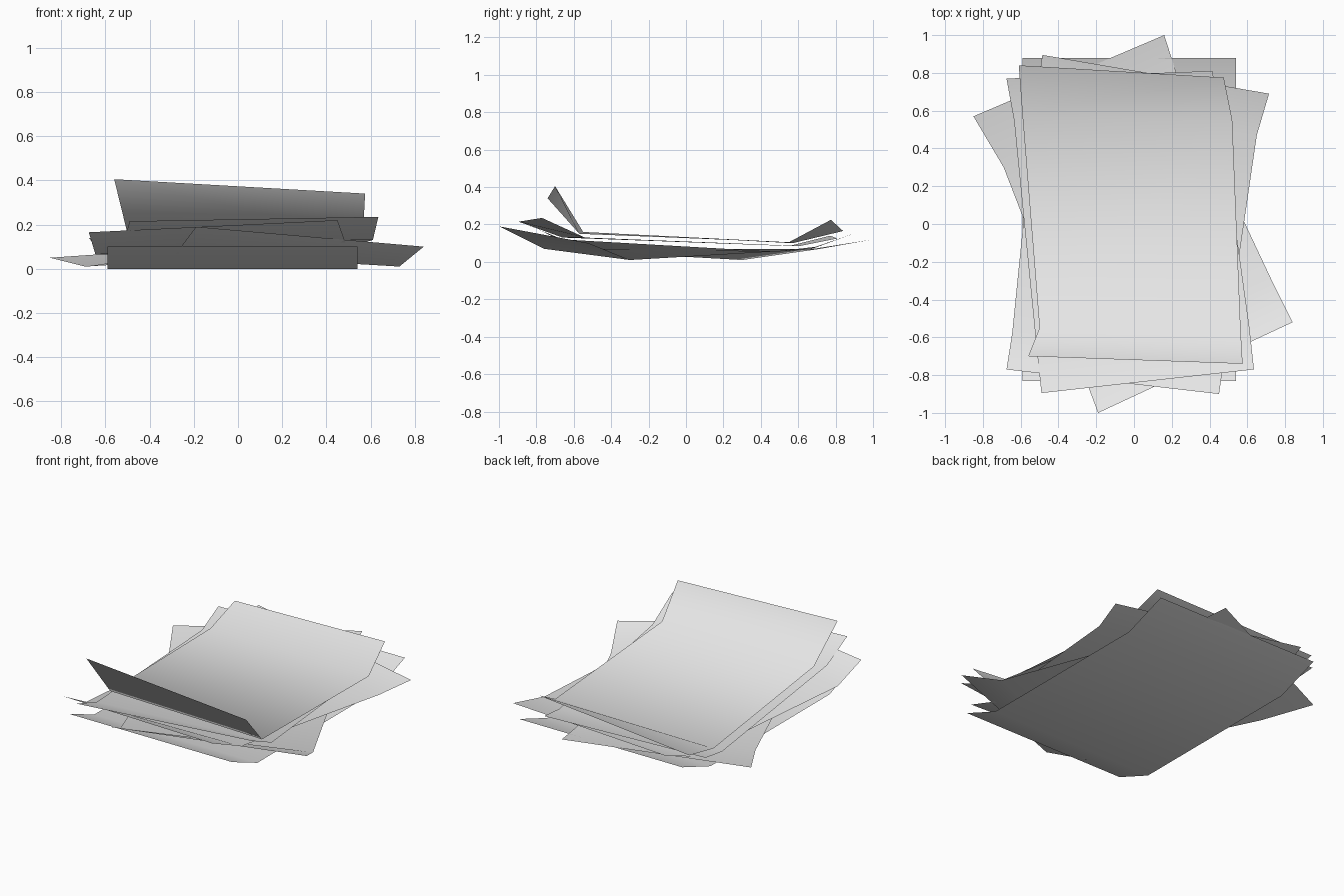
import bpy
import bmesh

default_cube = bpy.data.objects.get("Cube")
if default_cube:
    bpy.data.objects.remove(default_cube, do_unlink=True)

# One plain paper colour
paper = bpy.data.materials.new("paper_white")
paper.use_nodes = True
paper_colour = (0.8, 0.8, 0.8, 1)
paper.diffuse_color = paper_colour
paper.node_tree.nodes["Principled BSDF"].inputs["Base Color"].default_value = paper_colour


def add_sheet(name, left_edge, right_edge):
    """Loft a thin sheet between its left and right edge paths, front to back."""
    bm = bmesh.new()
    left = [bm.verts.new(point) for point in left_edge]
    right = [bm.verts.new(point) for point in right_edge]
    for row in range(len(left) - 1):
        face = bm.faces.new((left[row], right[row], right[row + 1], left[row + 1]))
        face.smooth = True
    mesh = bpy.data.meshes.new(name)
    bm.to_mesh(mesh)
    bm.free()
    mesh.materials.append(paper)
    sheet = bpy.data.objects.new(name, mesh)
    bpy.context.collection.objects.link(sheet)
    return sheet


# Bottom sheet: square to the axes, both ends curling up
bottom_profile = [(-.83, .1), (-.58, 0), (.6, 0), (.88, .1)]
add_sheet(
    "bottom_sheet",
    left_edge=[(-.59, y, z) for y, z in bottom_profile],
    right_edge=[(.54, y, z) for y, z in bottom_profile],
)

# Sheet turned furthest, counter-clockwise
add_sheet(
    "turned_sheet",
    left_edge=[(-.19, -1, .19), (-.28, -.76, .07), (-.69, .3, .01), (-.85, .57, .05)],
    right_edge=[(.84, -.52, .1), (.73, -.3, .01), (.25, .72, .07), (.16, 1, .12)],
)

# Middle sheet, turned slightly clockwise
add_sheet(
    "middle_sheet",
    left_edge=[(-.675, -.77, .165), (-.645, -.58, .065), (-.52, .66, .065), (-.485, .895, .15)],
    right_edge=[(.45, -.9, .22), (.485, -.66, .12), (.65, .47, .055), (.715, .69, .08)],
)

# Upper sheet, turned slightly counter-clockwise
add_sheet(
    "upper_sheet",
    left_edge=[(-.49, -.895, .215), (-.515, -.66, .13), (-.635, .55, .085), (-.675, .77, .14)],
    right_edge=[(.635, -.77, .235), (.61, -.54, .13), (.45, .61, .085), (.415, .81, .125)],
)

# Top sheet with its front edge folded up
add_sheet(
    "top_sheet",
    left_edge=[(-.56, -.7, .405), (-.5, -.55, .16), (-.59, .57, .1), (-.61, .84, .165)],
    right_edge=[(.575, -.74, .34), (.565, -.57, .15), (.52, .55, .105), (.475, .775, .225)],
)
